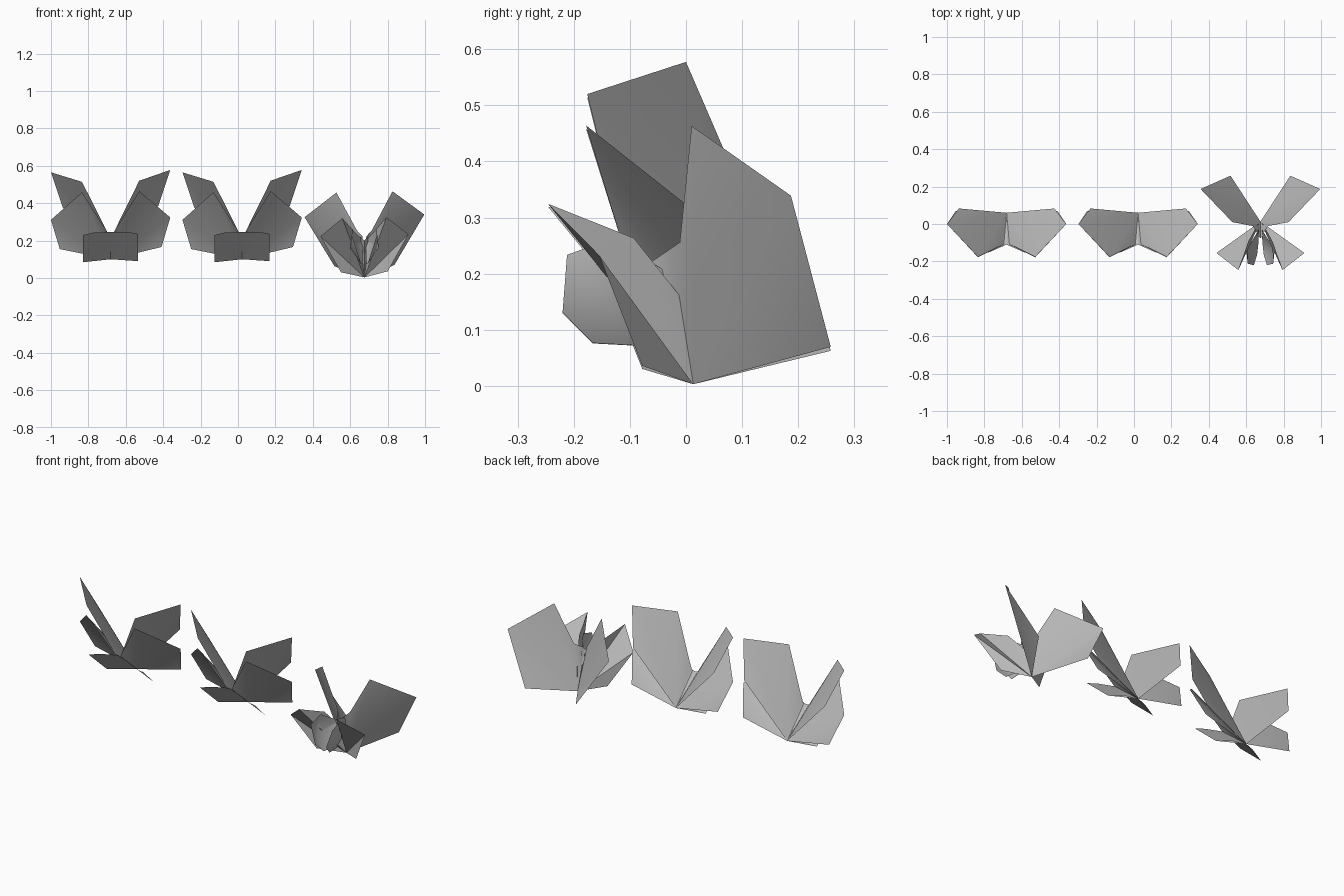
import bpy
import bmesh
import math
from mathutils import Vector

cube = bpy.data.objects.get("Cube")
if cube:
    bpy.data.objects.remove(cube, do_unlink=True)

grey = bpy.data.materials.new("petal_grey")
grey.use_nodes = True
COLOUR = (0.5, 0.5, 0.5, 1)
grey.diffuse_color = COLOUR
grey.node_tree.nodes["Principled BSDF"].inputs["Base Color"].default_value = COLOUR


def petal(name, outline, origin, side, tilt):
    """Thin sheet fanned from its first point; side -1 mirrors it in x."""
    bm = bmesh.new()
    root = Vector(outline[0])
    verts = []
    for point in outline:
        p = Vector(point)
        p.x *= side
        p.z += p.x * tilt
        verts.append(bm.verts.new(p))
    for a, b in zip(verts[1:], verts[2:]):
        bm.faces.new((verts[0], a, b) if side > 0 else (verts[0], b, a))
    mesh = bpy.data.meshes.new(name)
    bm.to_mesh(mesh)
    bm.free()
    mesh.materials.append(grey)
    obj = bpy.data.objects.new(name, mesh)
    obj.location = origin
    bpy.context.collection.objects.link(obj)
    bpy.ops.object.select_all(action="DESELECT")
    obj.select_set(True)
    bpy.context.view_layer.objects.active = obj
    bpy.ops.object.shade_smooth_by_angle(angle=math.radians(40))


def flower(name, origin, parts, tilt):
    for part, outline in parts.items():
        for label, side in (("left", 1), ("right", -1)):
            petal(f"{name}_{part}_{label}", outline, origin, side, tilt)


# Open blossom: three mirrored pairs of petals spreading from one root
ROOT = (0, 0.06, 0.1)
open_parts = {
    "upper_petal": [ROOT, (0.02, -0.11, 0.25), (0.153, -0.176, 0.517),
                    (0.319, 0, 0.571), (0.255, 0.083, 0.38)],
    "side_petal": [ROOT, (0.015, -0.11, 0.242), (0.153, -0.178, 0.461),
                   (0.319, 0, 0.317), (0.272, 0.07, 0.16)],
    "lower_petal": [ROOT, (0, -0.11, 0.245), (0.09, -0.15, 0.245),
                    (0.147, -0.165, 0.232), (0.147, 0, 0.087), (0.065, 0.03, 0.108)],
}
flower("first_blossom", (-0.681, 0, 0), open_parts, 0.02)
flower("second_blossom", (0.022, 0, 0), open_parts, 0.02)

# Cupped blossom: large back petals, front petals and a small central lip
FOOT = (0, 0.013, 0.003)
cup_parts = {
    "back_petal": [FOOT, (0.01, -0.06, 0.222), (0.04, -0.011, 0.255),
                   (0.15, 0.01, 0.46), (0.32, 0.187, 0.332), (0.16, 0.258, 0.066)],
    "front_petal": [FOOT, (0.015, -0.003, 0.15), (0.065, -0.093, 0.262),
                    (0.118, -0.246, 0.322), (0.235, -0.155, 0.228), (0.125, -0.078, 0.033)],
    "lip": [(0.076, -0.14, 0.16), (0.008, -0.03, 0.2), (0.065, -0.13, 0.262),
            (0.068, -0.212, 0.232), (0.035, -0.22, 0.13), (0.018, -0.166, 0.076),
            (0.01, -0.093, 0.072), (0.008, -0.03, 0.2)],
    "column": [(0, 0.013, 0.02), (0.014, -0.02, 0.12), (0.02, -0.06, 0.22), (0, -0.075, 0.2)],
}
flower("cupped_blossom", (0.676, 0, 0), cup_parts, 0.022)
